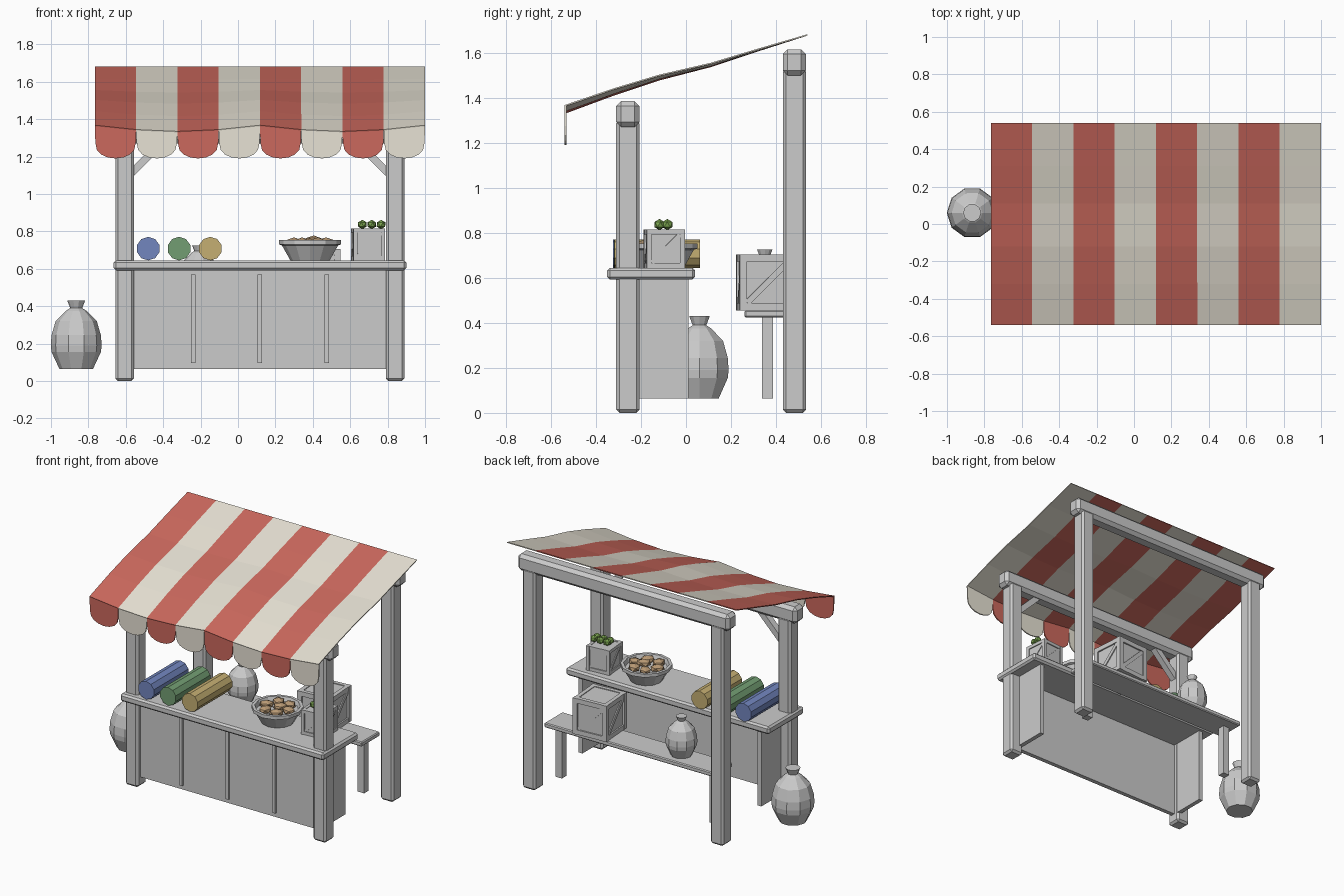
import bpy, bmesh, math, random
from mathutils import Matrix, Vector

if "Cube" in bpy.data.objects:
    bpy.data.objects.remove(bpy.data.objects["Cube"])

random.seed(4)


def material(name, rgb):
    m = bpy.data.materials.new(name)
    m.diffuse_color = (*rgb, 1)
    m.use_nodes = True
    m.node_tree.nodes["Principled BSDF"].inputs["Base Color"].default_value = m.diffuse_color
    return m


RED = material("red_cloth", (0.60, 0.14, 0.11))
CREAM = material("cream_cloth", (0.80, 0.76, 0.66))
BLUE = material("blue_cloth", (0.17, 0.24, 0.52))
GREEN = material("green_cloth", (0.17, 0.34, 0.17))
YELLOW = material("yellow_cloth", (0.56, 0.43, 0.17))
BREAD = material("bread", (0.50, 0.33, 0.18))
APPLE = material("apple_green", (0.20, 0.38, 0.08))


def finish(name, bm, mats=(), loc=(0, 0, 0), turn=0, bevel=0, solid=0):
    bmesh.ops.recalc_face_normals(bm, faces=bm.faces)
    me = bpy.data.meshes.new(name)
    bm.to_mesh(me)
    bm.free()
    ob = bpy.data.objects.new(name, me)
    bpy.context.collection.objects.link(ob)
    for m in mats:
        me.materials.append(m)
    ob.location = loc
    ob.rotation_euler.z = turn
    if solid:
        mod = ob.modifiers.new("thickness", 'SOLIDIFY')
        mod.thickness, mod.offset = solid, 0
    if bevel:
        mod = ob.modifiers.new("chamfer", 'BEVEL')
        mod.width, mod.segments = bevel, 1
    return ob


def add_box(bm, center, size, rot=Matrix()):
    mat = Matrix.Translation(center) @ rot @ Matrix.Diagonal((*size, 1))
    bmesh.ops.create_cube(bm, size=1, matrix=mat)


def box(name, x, y, z, bevel=0.0):
    """Box from (min, max) ranges."""
    bm = bmesh.new()
    lo, hi = Vector((x[0], y[0], z[0])), Vector((x[1], y[1], z[1]))
    add_box(bm, (lo + hi) / 2, hi - lo)
    return finish(name, bm, bevel=bevel)


def lathe(name, profile, sides, loc, scale=1.0):
    """Revolve (radius, height) points and cap both ends."""
    bm = bmesh.new()
    rings = [[bm.verts.new((r * scale * math.cos(2 * math.pi * i / sides),
                            r * scale * math.sin(2 * math.pi * i / sides), z * scale))
              for i in range(sides)] for r, z in profile]
    for a, b in zip(rings, rings[1:]):
        for i in range(sides):
            j = (i + 1) % sides
            bm.faces.new((a[i], a[j], b[j], b[i]))
    bm.faces.new(rings[0])
    bm.faces.new(rings[-1])
    return finish(name, bm, loc=loc)


MID = 0.117          # centre of the stall in x
FRONT, BACK = (-0.31, -0.207), (0.43, 0.533)

# Posts, cross beams and front braces
for side, label in ((-1, "left"), (1, "right")):
    cx = MID + side * 0.723
    xr = (cx - 0.05, cx + 0.05)
    box(f"front_post_{label}", xr, FRONT, (0, 1.30), 0.014)
    box(f"back_post_{label}", xr, BACK, (0, 1.53), 0.014)
    bm = bmesh.new()
    add_box(bm, (cx - side * 0.125, -0.258, 1.20), (0.25, 0.045, 0.04),
            Matrix.Rotation(side * math.radians(45), 4, 'Y'))
    finish(f"front_brace_{label}", bm)
for label, yr, z in (("front", FRONT, 1.27), ("back", BACK, 1.50)):
    box(f"{label}_beam", (MID - 0.815, MID + 0.815), yr, (z, z + 0.116), 0.022)

# Counter
box("counter_top", (-0.665, 0.90), (-0.35, 0.04), (0.592, 0.645), 0.012)
box("counter_front_panel", (-0.587, 0.82), (-0.275, -0.245), (0.065, 0.595))
for label, x in (("left", -0.587), ("right", 0.79)):
    box(f"counter_side_{label}", (x, x + 0.03), (-0.245, 0.01), (0.065, 0.595))
for i, x in enumerate((-0.24, 0.117, 0.475)):
    box(f"counter_batten_{i}", (x - 0.012, x + 0.012), (-0.288, -0.27), (0.095, 0.57))

# Back shelf
box("shelf_board", (-0.54, 0.77), (0.26, 0.46), (0.424, 0.456), 0.006)
for label, x in (("left", -0.477), ("right", 0.71)):
    box(f"shelf_leg_{label}", (x - 0.025, x + 0.025), (0.337, 0.387), (0.063, 0.43))

# Striped awning sagging in two bays
X0, STRIPE, N = -0.765, 0.2206, 8
ROWS = ((-0.54, 1.365), (-0.32, 1.44), (-0.12, 1.50), (0.11, 1.553), (0.31, 1.613), (0.54, 1.68))


def sag(k, row):
    return 0.033 * abs(math.sin(2 * math.pi * k / N)) * (1 - row / (len(ROWS) - 1))


bm = bmesh.new()
grid = [[bm.verts.new((X0 + k * STRIPE, y, z - sag(k, r))) for k in range(N + 1)]
        for r, (y, z) in enumerate(ROWS)]
for a, b in zip(grid, grid[1:]):
    for k in range(N):
        bm.faces.new((a[k], a[k + 1], b[k + 1], b[k])).material_index = k % 2
finish("awning", bm, (RED, CREAM), solid=0.006)

# Scalloped valance
bm = bmesh.new()
for k in range(N):
    xa, xb = X0 + k * STRIPE, X0 + (k + 1) * STRIPE
    pts = [(xb, 1.365 - sag(k + 1, 0)), (xa, 1.365 - sag(k, 0))]
    for i in range(9):
        t = math.pi * i / 8
        pts.append(((xa + xb) / 2 - 0.108 * math.cos(t), 1.275 - 0.085 * math.sin(t) ** 0.8))
    bm.faces.new([bm.verts.new((x, -0.535, z)) for x, z in pts]).material_index = k % 2
finish("valance", bm, (RED, CREAM), solid=0.008)

# Cloth rolls
for label, x, mat, y in (("blue", -0.48, BLUE, -0.135), ("green", -0.315, GREEN, -0.13),
                         ("yellow", -0.148, YELLOW, -0.127)):
    bm = bmesh.new()
    bmesh.ops.create_cone(bm, cap_ends=True, segments=10, radius1=0.063, radius2=0.063, depth=0.38,
                          matrix=Matrix.Rotation(math.pi / 2, 4, 'X'))
    finish(f"cloth_roll_{label}", bm, (mat,), (x, y, 0.708))


# Crates: panelled core, edge frame and a diagonal on each side
def crate(name, loc, s, turn):
    bm = bmesh.new()
    h, t = s / 2, s * 0.13
    add_box(bm, (0, 0, h), (s * 0.9, s * 0.9, s * 0.96))
    for i in range(4):
        q = Matrix.Rotation(i * math.pi / 2, 4, 'Z')
        e = h - t / 2
        add_box(bm, q @ Vector((e, e, h)), (t, t, s))
        for z in (t / 2, s - t / 2):
            add_box(bm, q @ Vector((0, -e, z)), (s - 2 * t, t * 0.85, t), q)
        add_box(bm, q @ Vector((0, -h * 0.91, h)), (s * 1.02, t * 0.35, t * 0.8),
                q @ Matrix.Rotation(math.radians(-45), 4, 'Y'))
        
    finish(name, bm, loc=loc, turn=turn)


crate("counter_crate", (0.695, -0.097, 0.645), 0.17, math.radians(5))
crate("shelf_crate", (0.415, 0.355, 0.455), 0.25, math.radians(4))


def lumps(name, spots, size, mat):
    bm = bmesh.new()
    for p in spots:
        rot = Matrix.Rotation(random.uniform(0, 3), 4, 'Z')
        bmesh.ops.create_icosphere(bm, subdivisions=1, radius=1,
                                   matrix=Matrix.Translation(p) @ rot @ Matrix.Diagonal((*size, 1)))
    finish(name, bm, (mat,))


# Apples in the small crate, loaves in the basket
lumps("apples", [(0.665 + 0.05 * i, -0.118 + 0.035 * j, 0.837) for i in range(3) for j in range(2)],
      (0.027, 0.025, 0.025), APPLE)
BX, BY = 0.385, -0.115
lumps("loaves", [(BX + 0.085 * math.cos(a), BY + 0.085 * math.sin(a), 0.742)
                 for a in (i * math.pi / 3 for i in range(6))] + [(BX + 0.02, BY, 0.752)],
      (0.05, 0.04, 0.026), BREAD)

# Basket with rim
lathe("basket", [(0.105, 0), (0.15, 0.08), (0.165, 0.085), (0.165, 0.108), (0.145, 0.108), (0.135, 0.08)],
      12, (BX, BY, 0.645))

# Tied sacks
SACK = [(0.09, 0), (0.132, 0.09), (0.136, 0.125), (0.132, 0.18), (0.11, 0.255),
        (0.055, 0.31), (0.032, 0.325), (0.048, 0.365)]
lathe("floor_sack", SACK, 10, (-0.865, 0.06, 0.065))
lathe("shelf_sack", SACK, 10, (-0.21, 0.35, 0.455), 0.74)
